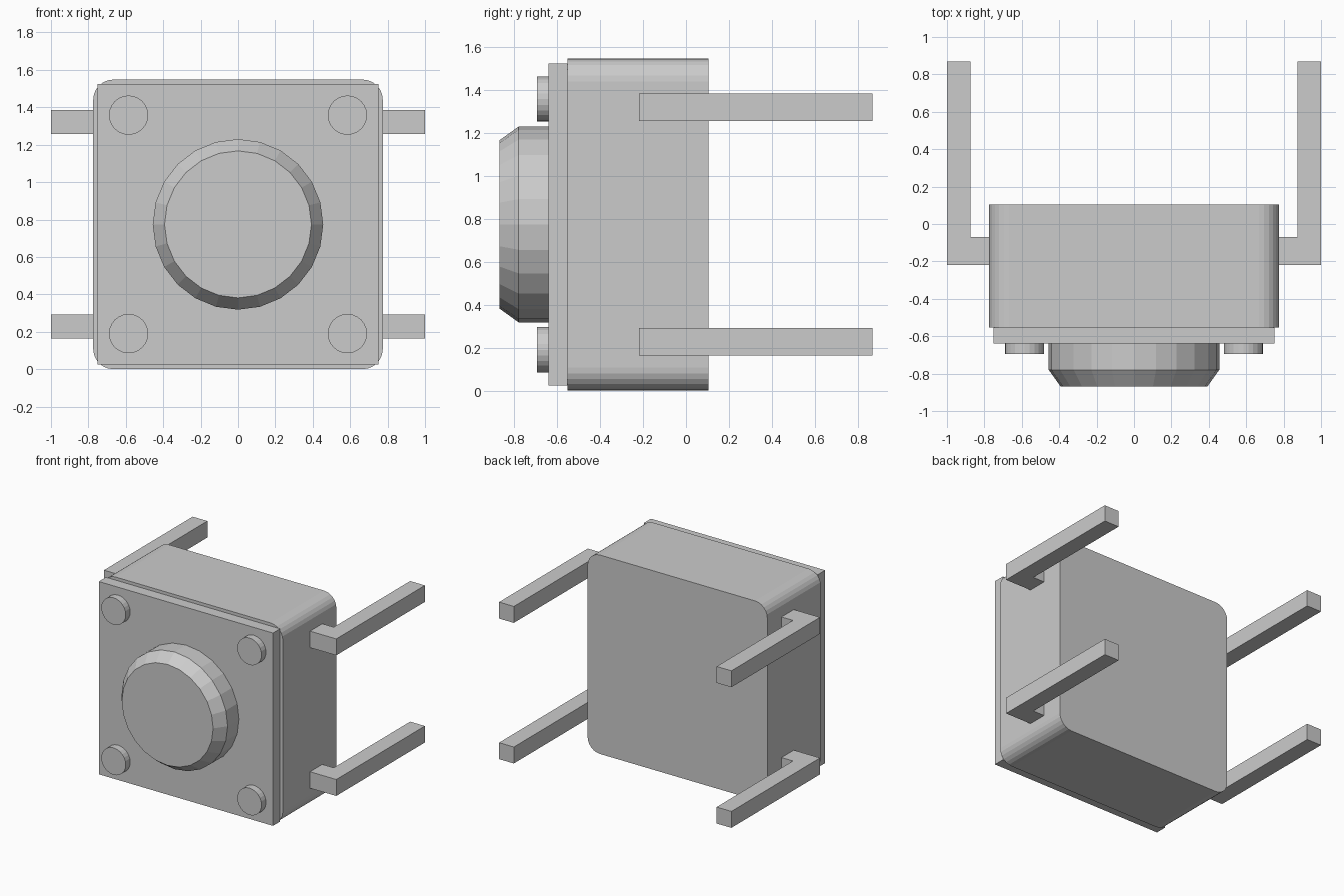
import bpy, bmesh, math
from mathutils import Vector

if "Cube" in bpy.data.objects:
    bpy.data.objects.remove(bpy.data.objects["Cube"])

ZC = 0.774  # height of the centre axis

grey = bpy.data.materials.new("light_grey")
grey.diffuse_color = (0.6, 0.6, 0.6, 1)
grey.use_nodes = True
grey.node_tree.nodes["Principled BSDF"].inputs["Base Color"].default_value = grey.diffuse_color


def extrude(name, profile, vec):
    """Extrude a closed planar profile of 3D points along vec."""
    bm = bmesh.new()
    face = bm.faces.new([bm.verts.new(p) for p in profile])
    res = bmesh.ops.extrude_face_region(bm, geom=[face], use_keep_orig=True)
    moved = [g for g in res["geom"] if isinstance(g, bmesh.types.BMVert)]
    bmesh.ops.translate(bm, verts=moved, vec=Vector(vec))
    return finish(name, bm)


def lathe(name, x, z, rings, sides=24):
    """Stack of (y, radius) rings around a front-to-back axis, capped."""
    bm = bmesh.new()
    loops = []
    for y, r in rings:
        loops.append([bm.verts.new((x + r * math.cos(2 * math.pi * i / sides), y,
                                    z + r * math.sin(2 * math.pi * i / sides)))
                      for i in range(sides)])
    for a, b in zip(loops, loops[1:]):
        for i in range(sides):
            j = (i + 1) % sides
            bm.faces.new((a[i], a[j], b[j], b[i]))
    bm.faces.new(loops[0])
    bm.faces.new(loops[-1])
    return finish(name, bm)


def finish(name, bm):
    bmesh.ops.recalc_face_normals(bm, faces=bm.faces)
    mesh = bpy.data.meshes.new(name)
    bm.to_mesh(mesh)
    bm.free()
    mesh.materials.append(grey)
    ob = bpy.data.objects.new(name, mesh)
    bpy.context.collection.objects.link(ob)
    return ob


def rounded_square(half, radius, y, steps=6):
    pts = []
    for k, (sx, sz) in enumerate([(1, 1), (-1, 1), (-1, -1), (1, -1)]):
        for i in range(steps + 1):
            a = math.pi / 2 * (k + i / steps)
            pts.append((sx * (half - radius) + radius * math.cos(a), y,
                        ZC + sz * (half - radius) + radius * math.sin(a)))
    return pts


# Housing with rounded long edges
extrude("housing", rounded_square(0.774, 0.107, -0.553), (0, 0.658, 0))

# Square front cover plate
h = 0.75
extrude("cover_plate", [(sx * h, -0.64, ZC + sz * h)
                        for sx, sz in [(1, 1), (-1, 1), (-1, -1), (1, -1)]],
        (0, 0.087, 0))

# Round push button with chamfered rim
lathe("button", 0, ZC, [(-0.64, 0.456), (-0.78, 0.456), (-0.868, 0.393)])

# Four rivets and four L-shaped legs
for sx, side in [(-1, "left"), (1, "right")]:
    for sz, level in [(-1, "lower"), (1, "upper")]:
        lathe(f"rivet_{level}_{side}", sx * 0.585, ZC + sz * 0.584,
              [(-0.64, 0.105), (-0.695, 0.105)])
        outline = [(0.77, -0.22), (1.0, -0.22), (1.0, 0.87),
                   (0.873, 0.87), (0.873, -0.069), (0.77, -0.069)]
        z0 = ZC + sz * 0.547 - 0.064
        extrude(f"leg_{level}_{side}", [(sx * x, y, z0) for x, y in outline],
                (0, 0, 0.128))
